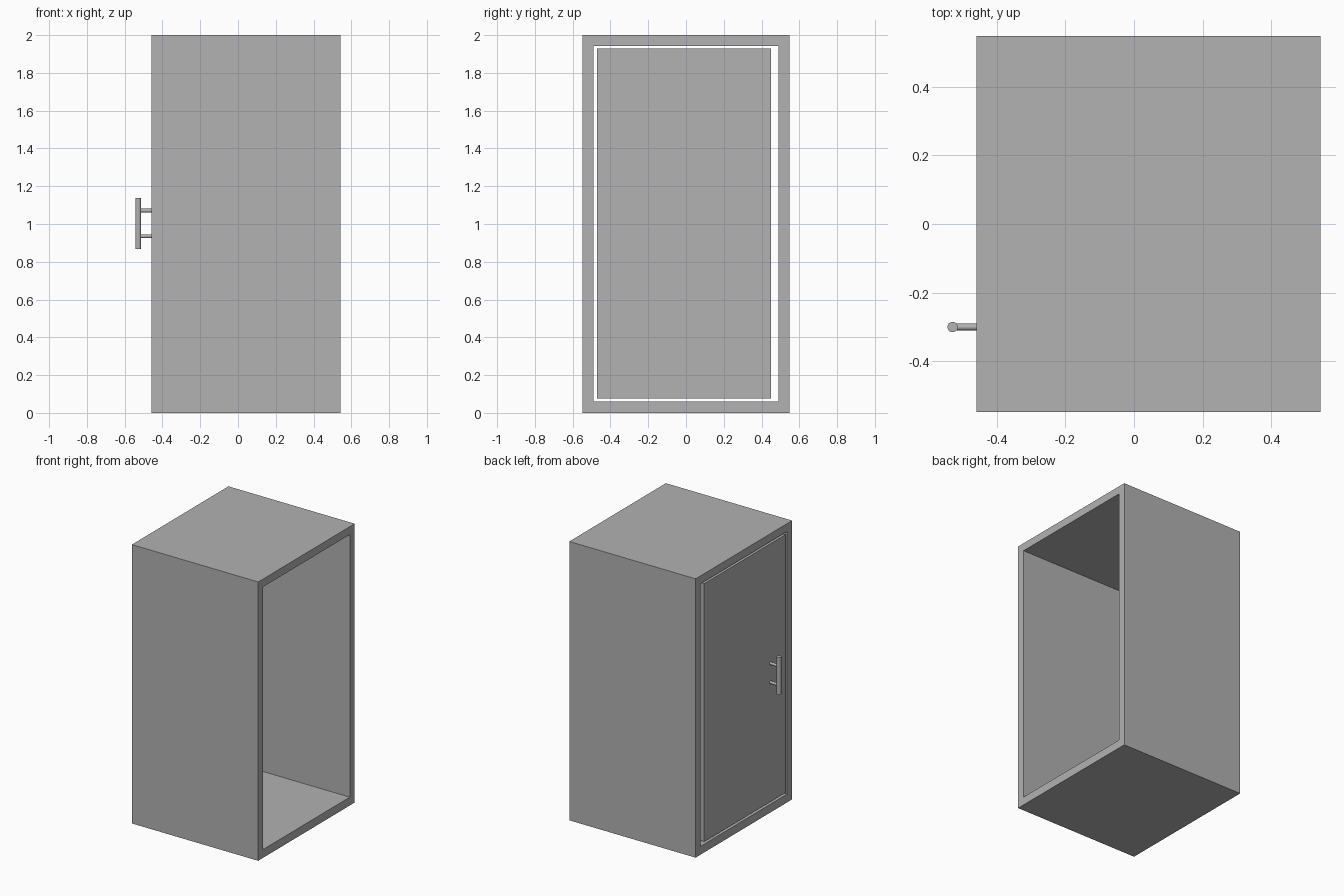
import bpy
import bmesh
from math import pi
from mathutils import Matrix

old = bpy.data.objects.get("Cube")
if old:
    bpy.data.objects.remove(old, do_unlink=True)

GREY = (0.445, 0.445, 0.445, 1)
grey = bpy.data.materials.new("plain grey")
grey.use_nodes = True
grey.diffuse_color = GREY
grey.node_tree.nodes["Principled BSDF"].inputs["Base Color"].default_value = GREY

FRONT_X, BACK_X = -0.459, 0.543   # door side and open side
DOOR_DEPTH = 0.05
HANDLE_Y, BAR_X = -0.30, -0.528


def finish(name, bm):
    bmesh.ops.recalc_face_normals(bm, faces=bm.faces)
    mesh = bpy.data.meshes.new(name)
    bm.to_mesh(mesh)
    bm.free()
    obj = bpy.data.objects.new(name, mesh)
    bpy.context.collection.objects.link(obj)
    mesh.materials.append(grey)
    return obj


def box(name, lo, hi):
    bm = bmesh.new()
    size = [b - a for a, b in zip(lo, hi)]
    mid = [(a + b) / 2 for a, b in zip(lo, hi)]
    bmesh.ops.create_cube(bm, size=1, matrix=Matrix.Translation(mid) @ Matrix.Diagonal((*size, 1)))
    return finish(name, bm)


def rod(name, centre, radius, length, turn=0):
    bm = bmesh.new()
    bmesh.ops.create_cone(bm, cap_ends=True, segments=32, radius1=radius, radius2=radius,
                          depth=length, matrix=Matrix.Translation(centre) @ Matrix.Rotation(turn, 4, "Y"))
    obj = finish(name, bm)
    for poly in obj.data.polygons:
        poly.use_smooth = len(poly.vertices) == 4
    for edge in obj.data.edges:
        a, b = (obj.data.vertices[i].co for i in edge.vertices)
        edge.use_edge_sharp = (a - b).length < length / 2
    # keep the long edges smooth and only the cap rims sharp
    return obj


def rectangle(bm, x, half_y, z0, z1):
    return [bm.verts.new((x, y, z)) for y, z in
            ((-half_y, z0), (half_y, z0), (half_y, z1), (-half_y, z1))]


# Cabinet shell: a rectangular tube running from the door side to the open side
bm = bmesh.new()
rings = [rectangle(bm, x, *size) for x, size in (
    (FRONT_X, (0.547, 0, 2)), (BACK_X, (0.547, 0, 2)),
    (BACK_X, (0.491, 0.06, 1.943)), (FRONT_X, (0.491, 0.06, 1.943)))]
for r in range(4):
    a, b = rings[r], rings[(r + 1) % 4]
    for i in range(4):
        j = (i + 1) % 4
        bm.faces.new((a[i], a[j], b[j], b[i]))
finish("cabinet_shell", bm)

# Door panel with an open gap all round
box("door", (FRONT_X, -0.471, 0.077), (FRONT_X + DOOR_DEPTH, 0.45, 1.928))

# Handle: upright bar on two short posts
rod("handle_bar", (BAR_X, HANDLE_Y, 1.003), 0.015, 0.27)
for name, z in (("lower_handle_post", 0.935), ("upper_handle_post", 1.071)):
    rod(name, ((BAR_X + FRONT_X) / 2, HANDLE_Y, z), 0.01, FRONT_X - BAR_X, pi / 2)
